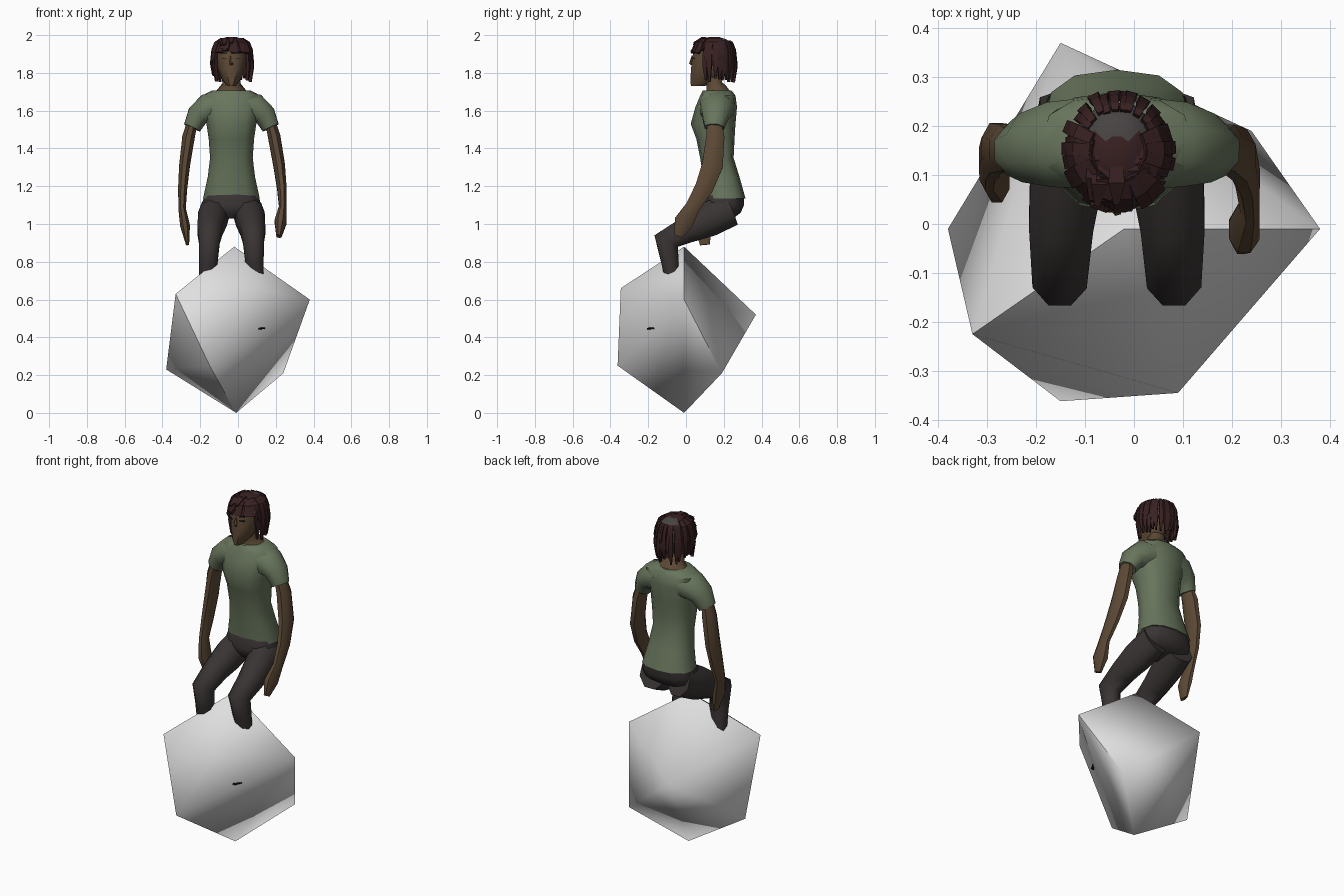
import bpy, bmesh, random
from math import sin, cos, pi, radians, copysign
from mathutils import Vector

random.seed(4)
if "Cube" in bpy.data.objects:
    bpy.data.objects.remove(bpy.data.objects["Cube"])


def material(name, r, g, b):
    m = bpy.data.materials.new(name)
    m.use_nodes = True
    m.diffuse_color = (r, g, b, 1)
    node = next(n for n in m.node_tree.nodes if n.type == 'BSDF_PRINCIPLED')
    node.inputs["Base Color"].default_value = (r, g, b, 1)
    return m


STONE = material("pale_stone", 0.74, 0.74, 0.74)
SHIRT = material("sage_cloth", 0.138, 0.178, 0.108)
SKIN = material("brown_skin", 0.108, 0.067, 0.036)
PANTS = material("charcoal_cloth", 0.042, 0.034, 0.034)
HAIR = material("dark_red_hair", 0.04, 0.015, 0.016)
SCALP = material("grey_scalp", 0.065, 0.056, 0.056)
BLACK = material("black", 0.01, 0.01, 0.01)
CX = -0.035  # centre line of the figure


def finish(name, bm, mat, angle=45):
    bmesh.ops.recalc_face_normals(bm, faces=bm.faces)
    mesh = bpy.data.meshes.new(name)
    bm.to_mesh(mesh)
    bm.free()
    mesh.materials.append(mat)
    ob = bpy.data.objects.new(name, mesh)
    bpy.context.collection.objects.link(ob)
    bpy.ops.object.select_all(action='DESELECT')
    ob.select_set(True)
    bpy.context.view_layer.objects.active = ob
    if angle:
        bpy.ops.object.shade_smooth_by_angle(angle=radians(angle))
    return ob


def loft(bm, rings):
    """Skin a list of point rings and cap both ends."""
    loops = [[bm.verts.new(p) for p in ring] for ring in rings]
    n = len(loops[0])
    for a, b in zip(loops, loops[1:]):
        for i in range(n):
            j = (i + 1) % n
            bm.faces.new((a[i], a[j], b[j], b[i]))
    bm.faces.new(loops[0])
    bm.faces.new(loops[-1])


def tube(bm, path, n=8, ref=(1, 0, 0)):
    """Limb along (x, y, z, radius along ref, radius across)."""
    pts = [Vector(p[:3]) for p in path]
    rings = []
    for i, p in enumerate(path):
        t = Vector()
        if i:
            t += (pts[i] - pts[i - 1]).normalized()
        if i < len(pts) - 1:
            t += (pts[i + 1] - pts[i]).normalized()
        t.normalize()
        u = Vector(ref)
        u = (u - t * u.dot(t)).normalized()
        v = t.cross(u)
        rings.append([pts[i] + u * p[3] * cos(2 * pi * (k + .5) / n)
                      + v * p[4] * sin(2 * pi * (k + .5) / n) for k in range(n)])
    loft(bm, rings)


def stack(bm, levels, n=12, power=0.8):
    """Upright body from (z, half width, front y, back y) levels."""
    def sp(v):
        return copysign(abs(v) ** power, v)
    loft(bm, [[Vector((CX + w * sp(cos(2 * pi * k / n)),
                       (f + b) / 2 + (b - f) / 2 * sp(sin(2 * pi * k / n)), z))
               for k in range(n)] for z, w, f, b in levels])


# Faceted boulder with a few split-looking edges
bm = bmesh.new()
corners = {"top": (-0.02, -0.01, 0.88), "base": (-0.01, -0.01, 0),
           "right": (0.38, -0.01, 0.6), "back": (-0.15, 0.37, 0.52),
           "left": (-0.33, -0.225, 0.63), "front": (0.09, -0.345, 0.66),
           "low_back": (0.24, 0.19, 0.21), "low_left": (-0.38, -0.01, 0.23),
           "low_front": (-0.15, -0.362, 0.25)}
vert = {k: bm.verts.new(p) for k, p in corners.items()}
bmesh.ops.convex_hull(bm, input=bm.verts[:])
creases = [("top", "right"), ("top", "left"), ("right", "low_back"),
           ("left", "low_front"), ("low_front", "base"), ("left", "low_left")]
split = [(vert[a], vert[b]) for a, b in creases]
for e in bm.edges:
    e.smooth = not any(a in e.verts and b in e.verts for a, b in split)
for f in bm.faces:
    f.smooth = True
finish("boulder", bm, STONE, None)

# Shirt: torso and sloping sleeves
bm = bmesh.new()
stack(bm, [(1.135, .15, .1, .315), (1.25, .125, .09, .283), (1.35, .113, .075, .252),
           (1.45, .12, .055, .257), (1.53, .132, .025, .262), (1.62, .152, .05, .27),
           (1.68, .155, .075, .262), (1.708, .1, .09, .24)])
finish("shirt_torso", bm, SHIRT)
for side, name in ((1, "left_sleeve"), (-1, "right_sleeve")):
    bm = bmesh.new()
    tube(bm, [(CX + side * x, y, z, a, b) for x, y, z, a, b in
              [(.06, .165, 1.625, .1, .085), (.125, .162, 1.612, .094, .084),
               (.178, .155, 1.575, .076, .064), (.208, .15, 1.51, .055, .05)]],
         8, (0, 1, 0))
    finish(name, bm, SHIRT, 60)

# Bare arms with mitten hands
arms = {"left_arm": [(.172, .15, 1.54, .03, .04), (.192, .155, 1.46, .036, .052),
                     (.218, .14, 1.31, .033, .06), (.232, .095, 1.19, .027, .052),
                     (.237, .035, 1.09, .021, .042), (.225, -.012, 1.01, .034, .055),
                     (.217, -.04, .935, .015, .025)],
        "right_arm": [(-.242, .15, 1.54, .03, .04), (-.262, .155, 1.46, .036, .052),
                      (-.283, .155, 1.31, .031, .056), (-.293, .135, 1.19, .026, .05),
                      (-.296, .105, 1.08, .021, .04), (-.28, .09, .99, .028, .05),
                      (-.267, .1, .89, .009, .028)]}
for name, path in arms.items():
    bm = bmesh.new()
    tube(bm, path)
    finish(name, bm, SKIN)

# Trousers: pelvis and bent legs running into the boulder
bm = bmesh.new()
stack(bm, [(1.16, .14, .1, .305), (1.1, .158, .08, .307), (1.06, .15, .09, .29),
           (1.03, .11, .12, .25)])
finish("trouser_seat", bm, PANTS)
for side, name in ((1, "left_leg"), (-1, "right_leg")):
    bm = bmesh.new()
    tube(bm, [(CX + side * x, y, z, a, b) for x, y, z, a, b in
              [(.084, .235, 1.075, .08, .095), (.101, .12, 1.025, .082, .1),
               (.114, 0, .966, .071, .075), (.117, -.105, .91, .06, .074),
               (.122, -.085, .8, .053, .05), (.128, -.075, .71, .047, .04),
               (.13, -.03, .5, .04, .035)]])
    finish(name, bm, PANTS, 60)

# Toe poking through the stone
bm = bmesh.new()
tube(bm, [(.115, -.12, .45, .025, .005), (.118, -.17, .449, .03, .008),
          (.112, -.205, .446, .018, .004)], 6)
finish("left_shoe_tip", bm, BLACK)

# Neck and head
bm = bmesh.new()
tube(bm, [(CX, .165, 1.69, .095, .075), (CX, .16, 1.715, .072, .06),
          (CX, .15, 1.74, .052, .045), (CX, .14, 1.8, .05, .05)])
finish("neck", bm, SKIN)
bm = bmesh.new()
stack(bm, [(1.73, .022, .024, .1), (1.765, .05, .02, .17), (1.82, .072, .022, .23),
           (1.88, .084, .028, .25), (1.935, .084, .038, .25)], 10, 0.9)
finish("head", bm, SKIN)
bm = bmesh.new()
tube(bm, [(CX, .034, 1.89, .006, .004), (CX, .026, 1.852, .011, .01),
          (CX, .03, 1.842, .009, .004)], 5)
finish("nose", bm, SKIN)
for side, name in ((1, "left"), (-1, "right")):
    for part, z, h in (("eye", 1.878, .004), ("brow", 1.905, .006)):
        bm = bmesh.new()
        bmesh.ops.create_cube(bm, size=1)
        for v in bm.verts:
            v.co = Vector((CX + side * (.036 + v.co.x * .026),
                           .036 + v.co.y * .009 + v.co.x * .012, z + v.co.z * h))
        finish(name + "_" + part, bm, BLACK)

# Rounded scalp: grey behind, hair-coloured over the front of the crown
bm = bmesh.new()
stack(bm, [(1.925, .086, .045, .252), (1.955, .078, .06, .242), (1.977, .057, .085, .217),
           (1.989, .028, .12, .18)], 10, 0.9)
scalp = finish("scalp", bm, SCALP)
scalp.data.materials.append(HAIR)
for p in scalp.data.polygons:
    p.material_index = int(p.center.y < .17)

# Hair: two layers of locks round the head, short at the brow and sparse at the back
bm = bmesh.new()
for layer, count in ((0, 16), (1, 30)):
    for i in range(count):
        a = 2 * pi * (i + random.uniform(-.3, .3)) / count
        dx, dy = cos(a), sin(a)
        fringe, rear = dy < -.55, dy > .4
        if rear and layer == 0:
            continue
        end = random.uniform(1.905, 1.935) if fringe else random.uniform(1.74, 1.79)
        if layer == 0:
            end = max(end, 1.84)
        r = random.uniform(.95, 1.07)
        w = .018 + .008 * (1 - layer)
        top = w * (.7 if rear else 1.1)

        def at(k, z, width):
            return (-.032 + dx * .104 * k * r, .15 + dy * .116 * k * r, z, width, .011)
        tube(bm, [at(.7 if rear else .5, 1.965 if rear else 1.979, top * .8),
                  at(.8, 1.958, top), at(.93, 1.922, top),
                  at(1, (1.915 + end) / 2, w), at(.9, end, w * .3)], 4, (-dy, dx, 0))
finish("hair_locks", bm, HAIR, 25)

# Loose tufts over the crown and forehead
bm = bmesh.new()
for i in range(12):
    x = random.uniform(-.05, .05)
    y = random.uniform(.08, .14)
    drop = abs(x) * .25
    tube(bm, [(CX + x, y + .045, 1.98 - drop, .016, .009),
              (CX + x, y, 1.982 - drop, .024, .013),
              (CX + x * 1.1, y - .045, 1.958 - drop, .008, .006)], 4)
finish("crown_tufts", bm, HAIR, 25)
